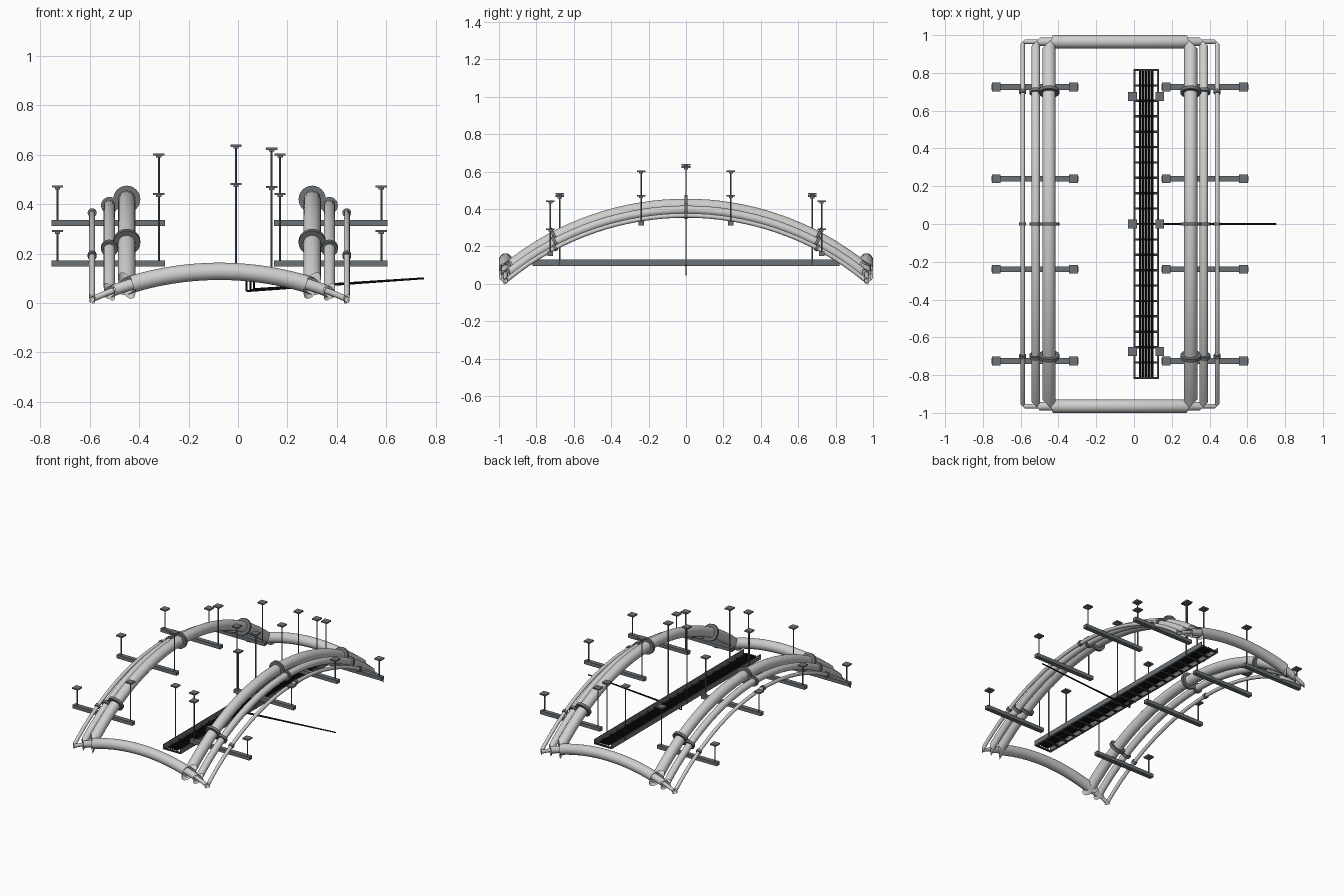
import bpy, bmesh, math
from mathutils import Vector, Matrix

if "Cube" in bpy.data.objects:
    bpy.data.objects.remove(bpy.data.objects["Cube"])


def material(name, rgb):
    m = bpy.data.materials.new(name)
    m.diffuse_color = (*rgb, 1)
    m.use_nodes = True
    m.node_tree.nodes["Principled BSDF"].inputs["Base Color"].default_value = m.diffuse_color
    return m


PIPE = material("light grey pipe", (0.62, 0.62, 0.61))
STEEL = material("slate steel", (0.15, 0.17, 0.185))
RUNG = material("dark steel", (0.035, 0.04, 0.043))
BLACK = material("black cable", (0.008, 0.008, 0.008))

CX, END_Y = -0.075, 0.965          # frame centre and end position
R_LONG, R_CROSS = 1.505, 1.23      # arch radii
CROSS_TOP = 0.128
PIPES = {"large": (0.375, 0.035, 0.055),   # half width, radius, clamp radius
         "medium": (0.445, 0.023, 0.034),
         "small": (0.515, 0.012, 0.018)}


def finish(bm, name, mat, smooth=False):
    bmesh.ops.recalc_face_normals(bm, faces=bm.faces[:])
    me = bpy.data.meshes.new(name)
    bm.to_mesh(me)
    bm.free()
    me.materials.append(mat)
    ob = bpy.data.objects.new(name, me)
    bpy.context.collection.objects.link(ob)
    if smooth:
        bpy.ops.object.select_all(action='DESELECT')
        ob.select_set(True)
        bpy.context.view_layer.objects.active = ob
        bpy.ops.object.shade_smooth_by_angle(angle=math.radians(40))
    return ob


def box(bm, centre, size):
    bmesh.ops.create_cube(bm, size=1, matrix=Matrix.Translation(centre) @ Matrix.Diagonal((*size, 1)))


def rod(bm, a, b, r, sides=8):
    a, b = Vector(a), Vector(b)
    d = b - a
    rot = d.to_track_quat('Z', 'Y').to_matrix().to_4x4()
    bmesh.ops.create_cone(bm, cap_ends=True, segments=sides, radius1=r, radius2=r, depth=d.length,
                          matrix=Matrix.Translation((a + b) / 2) @ rot)


def tube(bm, pts, r, side, n0, n1, sides=24):
    """Sweep a circle along a planar arc, cutting the ends on mitre planes."""
    rings = []
    for i, p in enumerate(pts):
        d = (pts[min(i + 1, len(pts) - 1)] - pts[max(i - 1, 0)]).normalized()
        up = d.cross(side)
        n = n0 if i == 0 else n1 if i == len(pts) - 1 else d
        ring = []
        for k in range(sides):
            a = math.tau * k / sides
            o = side * math.cos(a) * r + up * math.sin(a) * r
            ring.append(bm.verts.new(p + o - d * (o.dot(n) / d.dot(n))))
        rings.append(ring)
    for s, t in zip(rings, rings[1:]):
        for k in range(sides):
            j = (k + 1) % sides
            bm.faces.new((s[k], s[j], t[j], t[k]))


def drop(radius, t):
    return radius - math.sqrt(radius ** 2 - t ** 2)


def long_z(half, y):
    return CROSS_TOP - drop(R_CROSS, half) + drop(R_LONG, END_Y) - drop(R_LONG, y)


# Arched pipe loops with mitred corners, and their clamps
N = 32
for size, (half, r, clamp_r) in PIPES.items():
    bm = bmesh.new()
    steps = [-1 + 2 * i / N for i in range(N + 1)]
    for s in (-1, 1):
        pts = [Vector((CX + s * half, END_Y * t, long_z(half, END_Y * t))) for t in steps]
        tube(bm, pts, r, Vector((1, 0, 0)), Vector((-s, 1, 0)), Vector((s, 1, 0)))
        pts = [Vector((CX + half * t, s * END_Y, CROSS_TOP - drop(R_CROSS, half * t))) for t in steps]
        tube(bm, pts, r, Vector((0, 1, 0)), Vector((1, -s, 0)), Vector((1, s, 0)))
    finish(bm, size + "_pipe_loop", PIPE, True)

    bm = bmesh.new()
    for s in (-1, 1):
        for y in (-0.7, 0, 0.7):
            c = Vector((CX + s * half, y, long_z(half, y)))
            d = Vector((0, math.sqrt(R_LONG ** 2 - y * y), -y)).normalized() * 0.009
            rod(bm, c - d, c + d, clamp_r, 24)
    finish(bm, size + "_pipe_clamps", STEEL, True)


def hanger(bm, x, y, z0, z1):
    rod(bm, (x, y, z0), (x, y, z1), 0.004)
    box(bm, (x, y, z1 - 0.004), (0.046, 0.046, 0.009))
    box(bm, (x, y, z1 - 0.012), (0.022, 0.022, 0.008))


# Pipe support bars with hanger rods and ceiling plates
bars, hangers = bmesh.new(), bmesh.new()
for s in (-1, 1):
    for y, z, inner, outer in ((0.24, 0.323, 0.605, 0.475), (0.725, 0.16, 0.445, 0.295)):
        for yy in (-y, y):
            box(bars, (CX + s * 0.45, yy, z), (0.46, 0.03, 0.024))
            hanger(hangers, CX + s * 0.245, yy, z, inner)
            hanger(hangers, CX + s * 0.655, yy, z, outer)
finish(bars, "pipe_support_bars", STEEL)

# Hangers of the cable tray
for y, z in ((-0.675, 0.485), (0, 0.64), (0.675, 0.485)):
    hanger(hangers, -0.008, y, 0.1, z)
    hanger(hangers, 0.136, y, 0.1, z - 0.012)
finish(hangers, "hanger_rods_and_plates", STEEL)

# Cable tray: side rails with lips, then rungs
bm = bmesh.new()
for x, s in ((0.0, 1), (0.13, -1)):
    box(bm, (x, 0, 0.113), (0.005, 1.64, 0.034))
    box(bm, (x + s * 0.004, 0, 0.098), (0.01, 1.64, 0.004))
finish(bm, "tray_side_rails", STEEL)
bm = bmesh.new()
for i in range(21):
    box(bm, (0.065, -0.815 + i * 0.0815, 0.101), (0.128, 0.012, 0.009))
finish(bm, "tray_rungs", RUNG)

# Cables lying in the tray
bm = bmesh.new()
for i in range(5):
    x = 0.033 + i * 0.016
    rod(bm, (x, -0.81, 0.112), (x, 0.81, 0.112), 0.006)
finish(bm, "tray_cables", BLACK, True)

# Branch cables dropping from the tray and running out to the side
bm = bmesh.new()
for x, z in ((0.035, 0.048), (0.05, 0.052), (0.065, 0.056)):
    rod(bm, (x, 0, 0.112), (x, 0, z), 0.004)
    rod(bm, (x, 0, z), (0.753, 0, 0.1), 0.004)
finish(bm, "branch_cables", BLACK, True)
